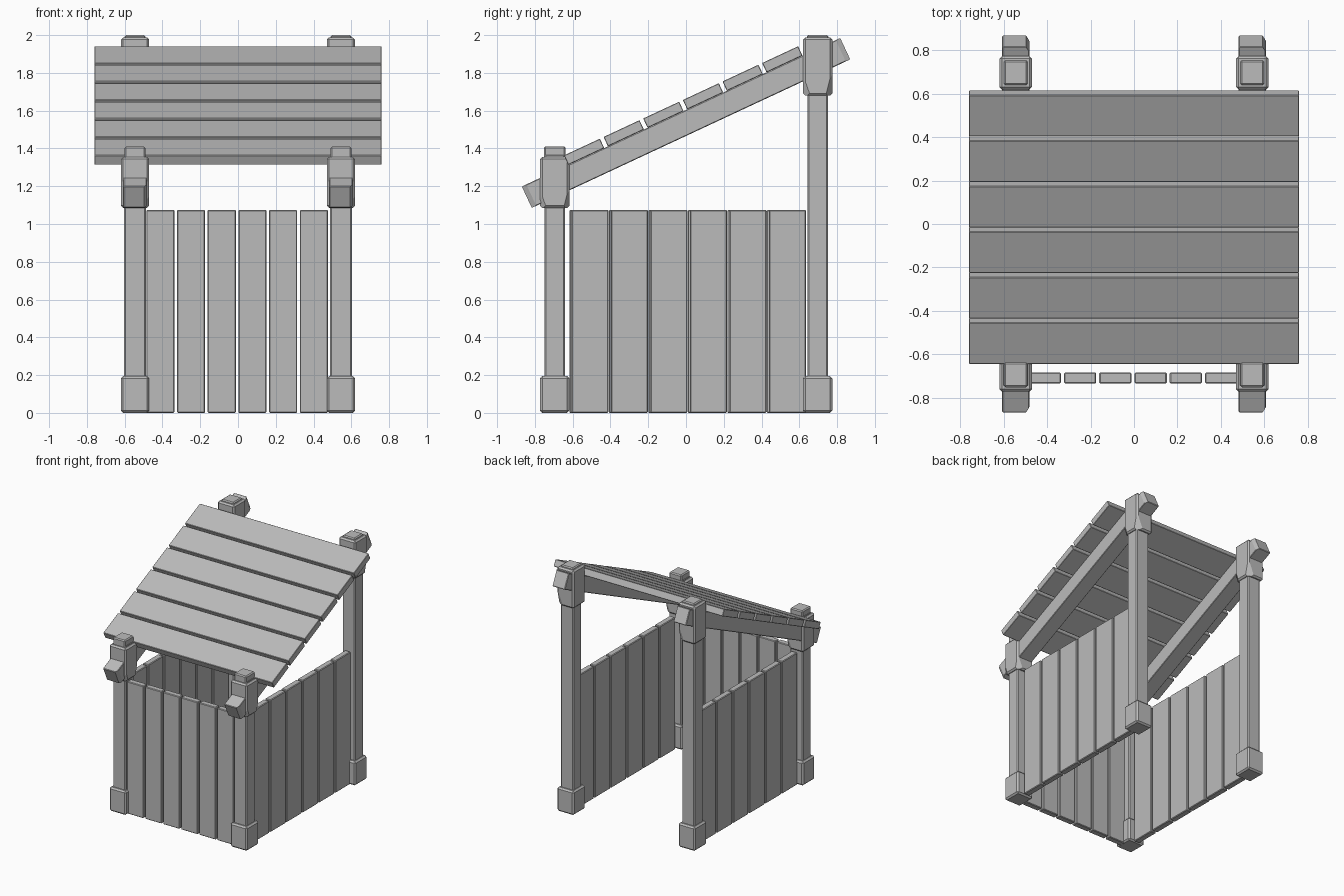
import bpy
import bmesh
from math import radians, cos
from mathutils import Matrix, Vector

cube = bpy.data.objects.get("Cube")
if cube:
    bpy.data.objects.remove(cube, do_unlink=True)

grey = bpy.data.materials.new("plain_grey")
grey.use_nodes = True
COLOUR = (0.5, 0.5, 0.5, 1)
grey.diffuse_color = COLOUR
grey.node_tree.nodes["Principled BSDF"].inputs["Base Color"].default_value = COLOUR


def block(name, size, centre, bevel=0.008, chips=(), tilt=0):
    """Chamfered box; each chip (point, normal) slices off a corner, in half-size units."""
    bm = bmesh.new()
    bmesh.ops.create_cube(bm, size=1)
    bmesh.ops.scale(bm, vec=size, verts=bm.verts)
    if bevel:
        bmesh.ops.bevel(bm, geom=bm.edges[:], offset=bevel, segments=1, affect='EDGES')
    half = Vector(size) / 2
    for point, normal in chips:
        cut = bmesh.ops.bisect_plane(
            bm, geom=bm.verts[:] + bm.edges[:] + bm.faces[:],
            plane_co=Vector(point) * half, plane_no=normal, clear_outer=True)
        edges = [e for e in cut["geom_cut"] if isinstance(e, bmesh.types.BMEdge)]
        bmesh.ops.holes_fill(bm, edges=edges)
    bmesh.ops.recalc_face_normals(bm, faces=bm.faces)
    mesh = bpy.data.meshes.new(name)
    bm.to_mesh(mesh)
    bm.free()
    mesh.materials.append(grey)
    obj = bpy.data.objects.new(name, mesh)
    obj.matrix_world = Matrix.Translation(centre) @ Matrix.Rotation(tilt, 4, 'X')
    bpy.context.scene.collection.objects.link(obj)
    return obj


POST_X = 0.545
SLOPE = radians(25)

# Chipped corners used on the timber blocks
base_chips = [((1, -1, -0.6), (1, -1, -0.35)), ((1, 1, -0.7), (1, 0.8, -0.4)),
              ((-1, -1, -0.85), (-1, -0.7, -0.8))]
cap_chips = [((1, -1, -0.3), (1, -0.7, -0.25)), ((1, 1, -0.1), (0.6, 1, -0.25)),
             ((-1, 1, 0.6), (-1, 1, 0.3))]
beam_chips = [((0.75, 1, 0), (1, 0.6, 0)), ((0.75, -1, 0), (1, -0.6, 0))]

for side, x in (("right", -POST_X), ("left", POST_X)):
    # Posts, with foot block, cap block and knob
    for end, y, top, cap_low, cap_high, knob in (
            ("front", -0.695, 1.37, 1.085, 1.355, 1.41),
            ("back", 0.697, 1.97, 1.68, 1.988, 2.0)):
        tag = f"{end}_{side}"
        block(f"{tag}_post", (0.115, 0.11, top), (x, y, top / 2))
        block(f"{tag}_foot", (0.15, 0.155, 0.195), (x, y, 0.0975), 0.012, base_chips)
        block(f"{tag}_cap", (0.15, 0.155, cap_high - cap_low),
              (x, y, (cap_low + cap_high) / 2), 0.012, cap_chips)
        block(f"{tag}_knob", (0.11, 0.115, 0.1), (x, y, knob - 0.05))

    # Sloping roof beam through the caps
    block(f"{side}_roof_beam", (0.125, 1.86, 0.125), (x, 0, 1.535), 0.004, beam_chips, SLOPE)

    # Side wall planks
    shift = 0.012 if side == "left" else 0
    for i in range(6):
        block(f"{side}_wall_plank", (0.05, 0.195, 1.075),
              (x, -0.52 + 0.209 * i + shift, 0.5375), 0.005)

# Front wall planks
for i in range(6):
    block("front_wall_plank", (0.149, 0.05, 1.075), (-0.411 + 0.1625 * i, -0.71, 0.5375), 0.005)

# Roof planks laid up the slope
for i in range(6):
    along = (i - 2.5) * 0.2316
    offset = Matrix.Rotation(SLOPE, 3, 'X') @ Vector((0, along, 0.0895))
    block("roof_plank", (1.52, 0.21, 0.055),
          Vector((0, 0.023, 1.546)) + offset, 0.003, (), SLOPE)
